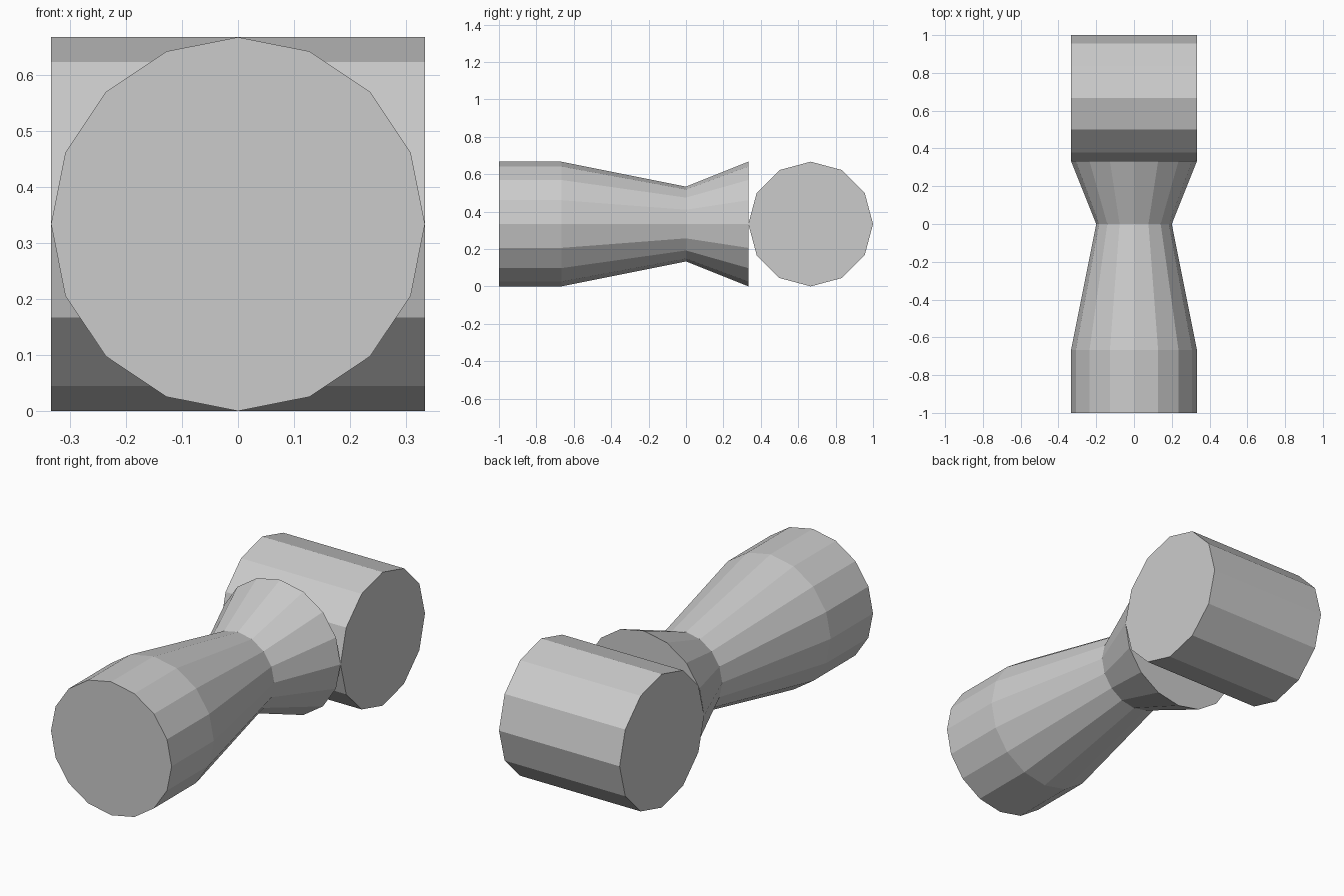
import bpy, bmesh, math

if "Cube" in bpy.data.objects:
    bpy.data.objects.remove(bpy.data.objects["Cube"])

R = 1 / 3  # main radius, also the height of both axes


def lathe(name, profile, sides, place):
    """Capped, flat-shaded solid of stacked rings: profile is (position, radius)."""
    bm = bmesh.new()
    rings = []
    for t, r in profile:
        angles = [2 * math.pi * i / sides for i in range(sides)]
        rings.append([bm.verts.new(place(t, r * math.cos(a), r * math.sin(a))) for a in angles])
    for lower, upper in zip(rings, rings[1:]):
        for i in range(sides):
            j = (i + 1) % sides
            bm.faces.new((lower[i], lower[j], upper[j], upper[i]))
    bm.faces.new(rings[0])
    bm.faces.new(rings[-1])
    bmesh.ops.recalc_face_normals(bm, faces=bm.faces)
    mesh = bpy.data.meshes.new(name)
    bm.to_mesh(mesh)
    bm.free()
    obj = bpy.data.objects.new(name, mesh)
    bpy.context.collection.objects.link(obj)
    return obj


# Waisted body running front to back
lathe("waisted_body", [(-1, R), (-2 / 3, R), (0, 0.2), (R, R)], 16,
      lambda t, u, v: (u, t, R + v))

# Cross cylinder touching the back of the body
lathe("cross_cylinder", [(-R, R), (R, R)], 12,
      lambda t, u, v: (t, 2 / 3 + u, R + v))
